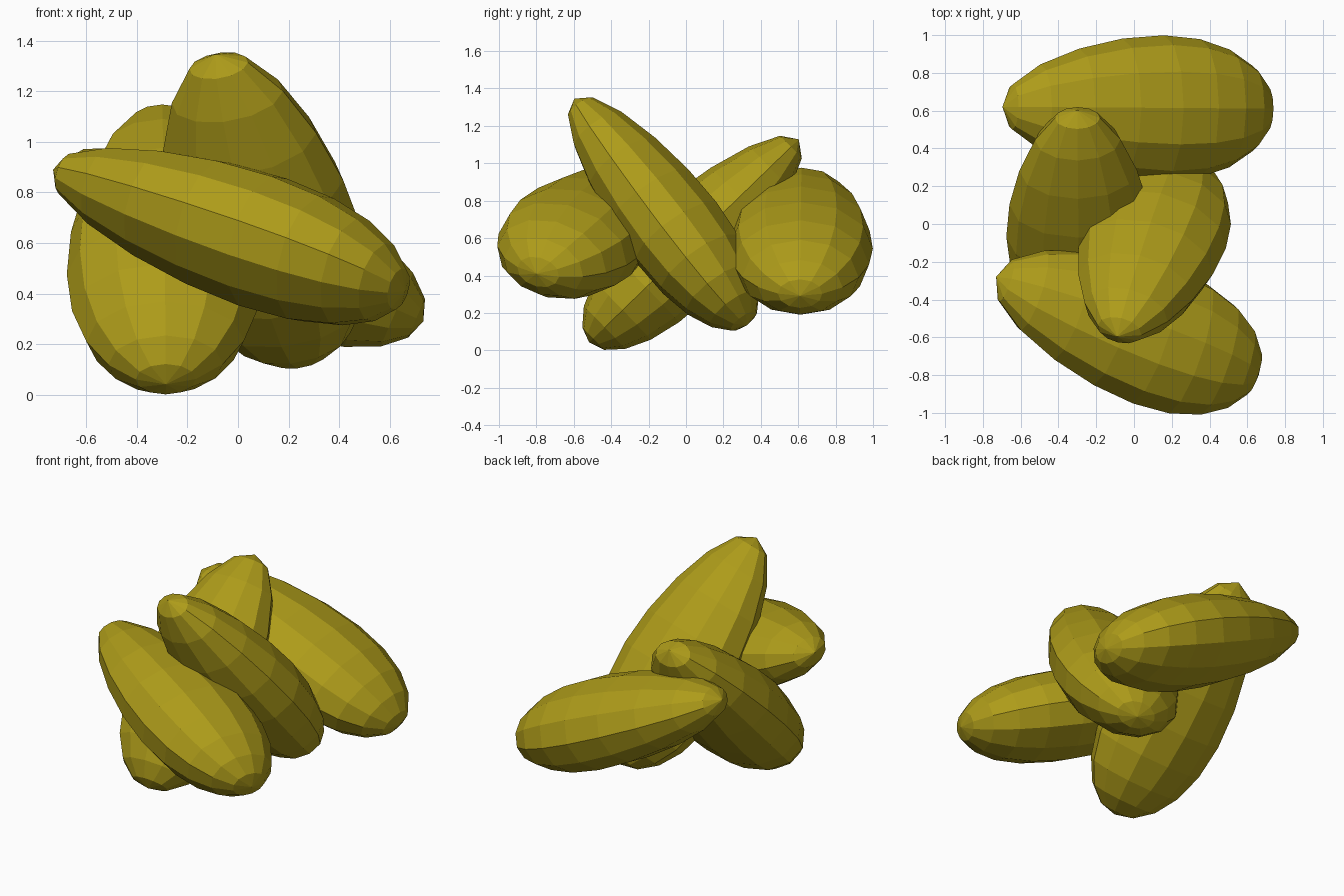
import bpy
from math import sin, cos, pi
from mathutils import Vector, Matrix

if "Cube" in bpy.data.objects:
    bpy.data.objects.remove(bpy.data.objects["Cube"])

mat = bpy.data.materials.new("olive_yellow")
mat.diffuse_color = (0.42, 0.33, 0.01, 1)
mat.use_nodes = True
mat.node_tree.nodes["Principled BSDF"].inputs["Base Color"].default_value = mat.diffuse_color

SIDES, RINGS = 12, 10
WIDTH, THICK = 0.385, 0.27


def axial(c):
    # egg-like spacing: blunt end at c = 1, pointed end at c = -1
    return 0.72 * c + 0.06 * c ** 3 - 0.15 * c * c


def seed(name, tip, blunt, width_dir):
    """Flattened low-poly egg from its tip pole to its blunt pole."""
    verts = [(0, 0, axial(1))]
    for i in range(1, RINGS):
        t = pi * i / RINGS
        for j in range(SIDES):
            a = 2 * pi * j / SIDES
            verts.append((WIDTH * sin(t) * cos(a), THICK * sin(t) * sin(a), axial(cos(t))))
    verts.append((0, 0, axial(-1)))
    last = len(verts) - 1
    faces = []
    for j in range(SIDES):
        k = (j + 1) % SIDES
        faces.append((0, 1 + j, 1 + k))
        for i in range(RINGS - 2):
            a, b = 1 + i * SIDES, 1 + (i + 1) * SIDES
            faces.append((a + j, b + j, b + k, a + k))
        end = 1 + (RINGS - 2) * SIDES
        faces.append((end + j, last, end + k))
    mesh = bpy.data.meshes.new(name)
    mesh.from_pydata(verts, [], faces)
    mesh.materials.append(mat)
    ob = bpy.data.objects.new(name, mesh)
    bpy.context.collection.objects.link(ob)

    # orient: local z along the seed, local x across its broad side
    tip, blunt = Vector(tip), Vector(blunt)
    z = (blunt - tip).normalized()
    w = Vector(width_dir)
    x = (w - z * w.dot(z)).normalized()
    rot = Matrix((x, z.cross(x), z)).transposed().to_4x4()
    middle = (tip + blunt) / 2
    origin = middle - z * (axial(1) + axial(-1)) / 2
    ob.matrix_world = Matrix.Translation(origin) @ rot
    return ob


# four overlapping seeds in a heap
seed("front_seed", (-0.73, -0.28, 0.89), (0.66, -0.80, 0.41), (0, -1, 0.13))
seed("back_seed", (-0.70, 0.62, 0.92), (0.735, 0.61, 0.29), (0, 1, 0))
seed("lower_seed", (-0.30, 0.605, 1.13), (-0.285, -0.52, 0.04), (1, 0, 0))
seed("upper_seed", (-0.09, -0.60, 1.35), (0.25, 0.33, 0.13), (1, -0.1, -0.05))
